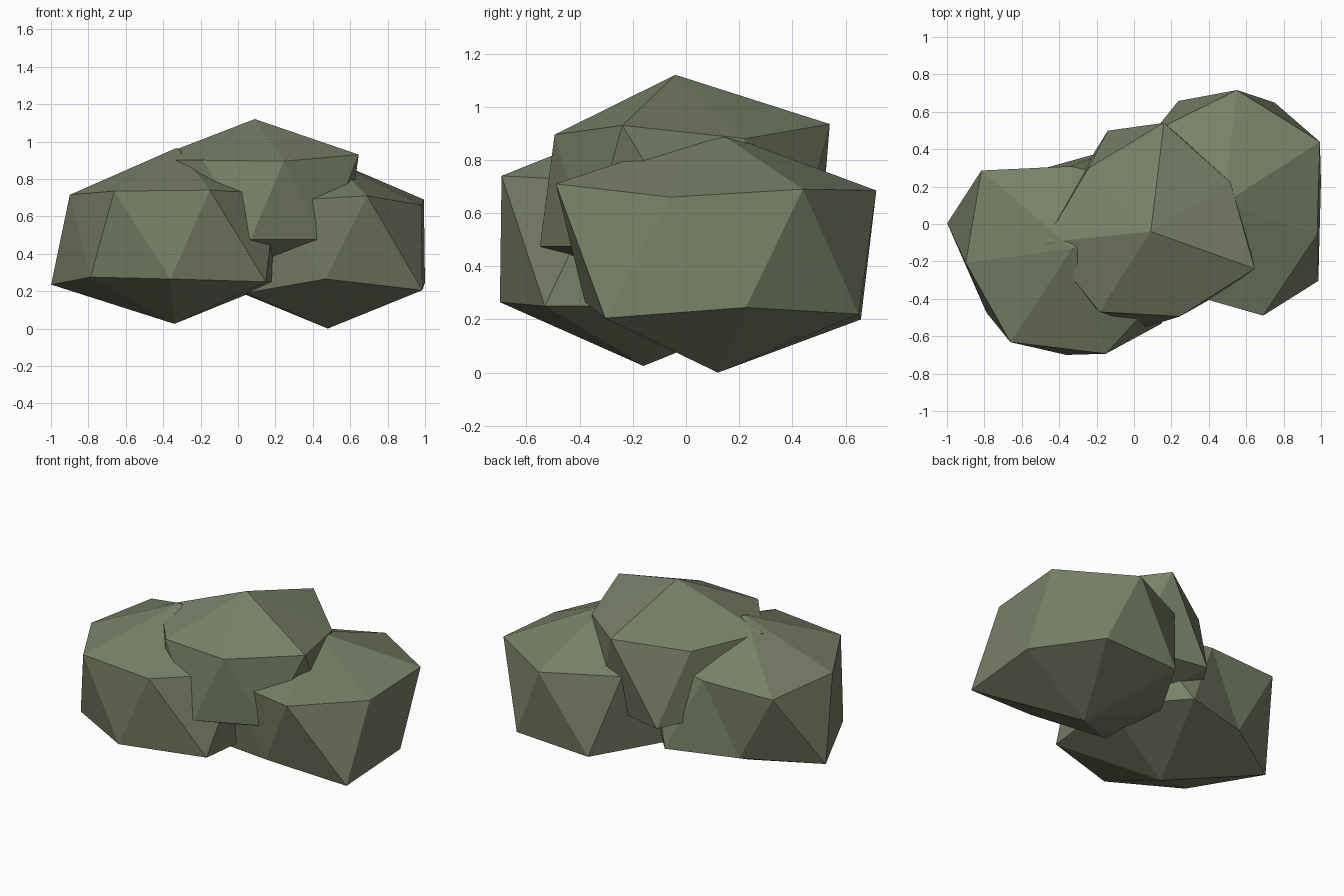
import bpy
import bmesh
from math import sin, cos, radians, tau

old = bpy.data.objects.get("Cube")
if old:
    bpy.data.objects.remove(old, do_unlink=True)

# Single mossy stone colour
stone = bpy.data.materials.new("mossy_stone")
stone.use_nodes = True
colour = (0.19, 0.22, 0.135, 1.0)
stone.diffuse_color = colour
bsdf = stone.node_tree.nodes["Principled BSDF"]
bsdf.inputs["Base Color"].default_value = colour
bsdf.inputs["Roughness"].default_value = 0.9

SIDES = 7


def ring(bm, centre, start_angle, radii, heights):
    """Uneven seven-sided ring around a centre."""
    verts = []
    for i, (radius, height) in enumerate(zip(radii, heights)):
        angle = radians(start_angle) + tau * i / SIDES
        x = centre[0] + radius * cos(angle)
        y = centre[1] + radius * sin(angle)
        verts.append(bm.verts.new((x, y, height)))
    return verts


def boulder(name, centre, top, bottom, upper, lower):
    """Faceted rock: two staggered rings closed by a peak and a foot."""
    bm = bmesh.new()
    peak = bm.verts.new(top)
    foot = bm.verts.new(bottom)
    up = ring(bm, centre, *upper)
    low = ring(bm, centre, *lower)
    for i in range(SIDES):
        j = (i + 1) % SIDES
        bm.faces.new((peak, up[i], up[j]))
        bm.faces.new((up[i], low[i], up[j]))
        bm.faces.new((low[i], low[j], up[j]))
        bm.faces.new((foot, low[j], low[i]))
    bmesh.ops.recalc_face_normals(bm, faces=bm.faces)
    mesh = bpy.data.meshes.new(name)
    bm.to_mesh(mesh)
    bm.free()
    mesh.materials.append(stone)
    rock = bpy.data.objects.new(name, mesh)
    bpy.context.collection.objects.link(rock)
    return rock


# Right-hand boulder resting on the ground
boulder(
    "right_boulder",
    centre=(-0.37, -0.13),
    top=(-0.33, -0.13, 0.965),
    bottom=(-0.34, -0.16, 0.025),
    upper=(137, (0.61, 0.535, 0.58, 0.605, 0.6, 0.58, 0.44),
           (0.705, 0.715, 0.735, 0.74, 0.72, 0.72, 0.71)),
    lower=(168, (0.643, 0.542, 0.57, 0.656, 0.6, 0.58, 0.45),
           (0.235, 0.275, 0.265, 0.25, 0.25, 0.25, 0.26)),
)

# Left-hand boulder resting on the ground
boulder(
    "left_boulder",
    centre=(0.48, 0.12),
    top=(0.48, 0.11, 0.91),
    bottom=(0.48, 0.12, 0),
    upper=(-71, (0.645, 0.53, 0.605, 0.6, 0.53, 0.5, 0.55),
           (0.71, 0.66, 0.69, 0.685, 0.69, 0.69, 0.68)),
    lower=(-40, (0.66, 0.53, 0.595, 0.59, 0.5, 0.55, 0.5),
           (0.205, 0.245, 0.22, 0.2, 0.2, 0.19, 0.265)),
)

# Boulder wedged on top of the other two
boulder(
    "top_boulder",
    centre=(0.09, -0.04),
    top=(0.09, -0.04, 1.12),
    bottom=(0.09, -0.04, 0.25),
    upper=(-174, (0.573, 0.51, 0.48, 0.59, 0.5, 0.585, 0.475),
           (0.9, 0.9, 0.895, 0.93, 0.88, 0.935, 0.87)),
    lower=(-144, (0.5, 0.51, 0.5, 0.5, 0.5, 0.586, 0.5),
           (0.46, 0.475, 0.475, 0.45, 0.43, 0.42, 0.45)),
)
